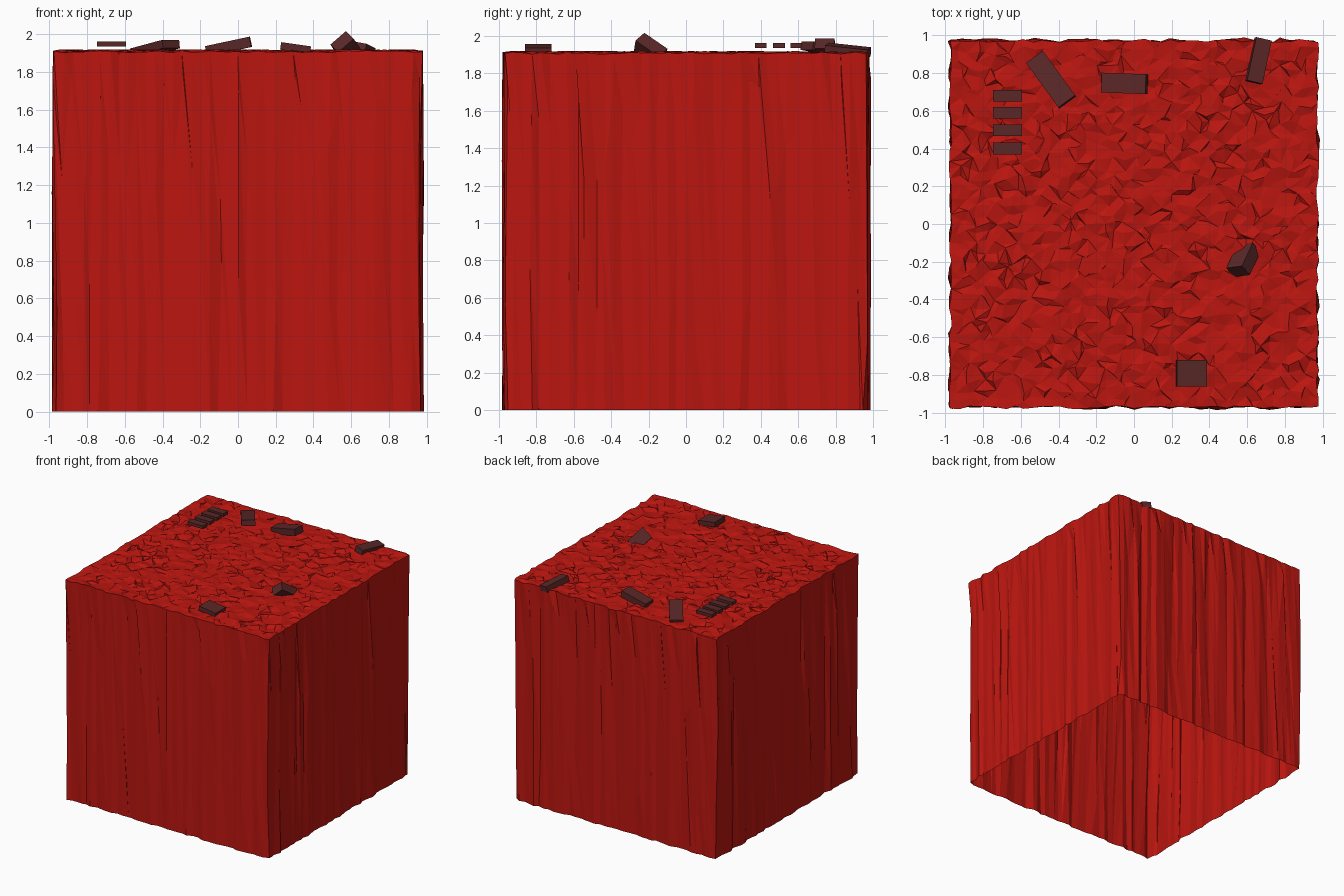
import bpy, bmesh, math, random
from mathutils import Matrix, Vector, Euler

if "Cube" in bpy.data.objects:
    bpy.data.objects.remove(bpy.data.objects["Cube"])

random.seed(7)
N, HALF, TOP = 40, 0.972, 1.908


def material(name, rgb):
    m = bpy.data.materials.new(name)
    m.diffuse_color = (*rgb, 1)
    m.use_nodes = True
    m.node_tree.nodes["Principled BSDF"].inputs["Base Color"].default_value = m.diffuse_color
    return m


RED = material("red_ground", (0.5, 0.008, 0.005))
BROWN = material("dark_wood", (0.1, 0.02, 0.02))


def finish(bm, name, mat):
    bmesh.ops.recalc_face_normals(bm, faces=bm.faces)
    me = bpy.data.meshes.new(name)
    bm.to_mesh(me)
    bm.free()
    me.materials.append(mat)
    ob = bpy.data.objects.new(name, me)
    bpy.context.collection.objects.link(ob)
    return ob


def r(a):
    return random.uniform(-a, a)


# Ground block: rough grid on top, streaky cliff walls, open underneath
bm = bmesh.new()
step = 2 * HALF / N
grid = {}
for i in range(N + 1):
    for j in range(N + 1):
        edge = i in (0, N) or j in (0, N)
        k = 0.009 if edge else 0.021
        grid[i, j] = bm.verts.new((-HALF + i * step + r(k), -HALF + j * step + r(k),
                                   TOP + r(0.006 if edge else 0.012)))
for i in range(N):
    for j in range(N):
        a, b, c, d = grid[i, j], grid[i + 1, j], grid[i + 1, j + 1], grid[i, j + 1]
        if (i + j) % 2:
            bm.faces.new((a, b, c)), bm.faces.new((a, c, d))
        else:
            bm.faces.new((a, b, d)), bm.faces.new((b, c, d))

# Walls: follow the perimeter, each column keeps its own in/out offset
ring = ([(i, 0) for i in range(N)] + [(N, j) for j in range(N)]
        + [(i, N) for i in range(N, 0, -1)] + [(0, j) for j in range(N, 0, -1)])
columns = []
for i, j in ring:
    out = Vector(((i == N) - (i == 0), (j == N) - (j == 0), 0))
    base = Vector((-HALF + i * step, -HALF + j * step, 0))
    side = Vector((-out.y, out.x, 0))
    off = r(0.012)
    col = [grid[i, j]]
    for z in (random.uniform(1.1, 1.8), random.uniform(0.3, 1.0), 0):
        p = base + out * (off + r(0.006)) + side * r(0.012)
        col.append(bm.verts.new((p.x, p.y, z)))
    columns.append(col)
for n, col in enumerate(columns):
    nxt = columns[(n + 1) % len(columns)]
    for k in range(3):
        bm.faces.new((col[k], nxt[k], nxt[k + 1]))
        bm.faces.new((col[k], nxt[k + 1], col[k + 1]))
finish(bm, "ground_block", RED)


# Wooden pieces: centre, size, tilt about own axes, then heading
def plank(name, centre, size, tilt=(0, 0), heading=0):
    b = bmesh.new()
    rot = (Matrix.Rotation(math.radians(heading), 4, 'Z')
           @ Euler((math.radians(tilt[0]), math.radians(tilt[1]), 0)).to_matrix().to_4x4())
    bmesh.ops.create_cube(b, size=1, matrix=Matrix.Translation(centre) @ rot
                          @ Matrix.Diagonal((*size, 1)))
    finish(b, name, BROWN)


for n, y in enumerate((0.68, 0.59, 0.497, 0.4)):
    plank(f"step_slat_{n + 1}", (-0.67, y, 1.949), (0.152, 0.062, 0.027))
plank("loose_plank_left", (-0.44, 0.765, 1.925), (0.295, 0.11, 0.045), (0, -9), -54)
plank("loose_plank_back", (-0.05, 0.745, 1.935), (0.24, 0.105, 0.055), (0, -12), -2)
plank("loose_plank_right", (0.66, 0.865, 1.92), (0.235, 0.085, 0.05), (10, 6), 78)
plank("buried_plank", (0.58, -0.19, 1.918), (0.16, 0.075, 0.11), (40, 32), 65)
plank("front_plank", (0.305, -0.79, 1.927), (0.16, 0.14, 0.04), (0, 8), 0)
